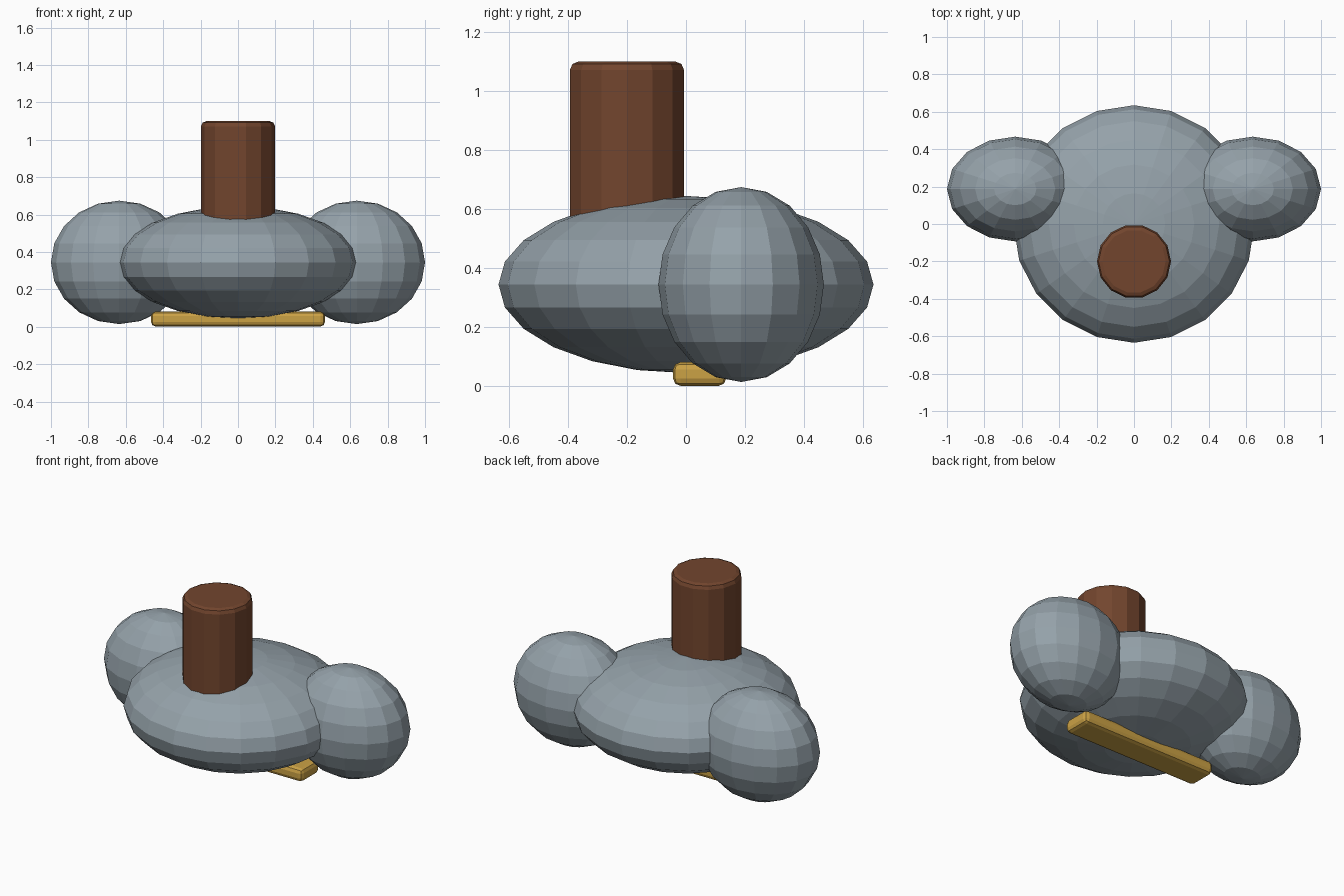
import bpy, bmesh, math
from mathutils import Matrix

if "Cube" in bpy.data.objects:
    bpy.data.objects.remove(bpy.data.objects["Cube"])


def material(name, rgb):
    m = bpy.data.materials.new(name)
    m.diffuse_color = (*rgb, 1)
    m.use_nodes = True
    m.node_tree.nodes["Principled BSDF"].inputs["Base Color"].default_value = m.diffuse_color
    return m


STONE = material("slate_grey", (0.30, 0.36, 0.40))
WOOD = material("brown", (0.17, 0.06, 0.027))
GOLD = material("gold", (0.60, 0.36, 0.06))


def finish(name, bm, mat, bevel=0.0):
    bmesh.ops.recalc_face_normals(bm, faces=bm.faces)
    me = bpy.data.meshes.new(name)
    bm.to_mesh(me)
    bm.free()
    me.materials.append(mat)
    ob = bpy.data.objects.new(name, me)
    bpy.context.collection.objects.link(ob)
    if bevel:
        b = ob.modifiers.new("bevel", "BEVEL")
        b.width, b.segments = bevel, 2
        b.limit_method, b.angle_limit = "ANGLE", math.radians(40)
    return ob


def ellipsoid(name, centre, radii, segments, rings):
    bm = bmesh.new()
    bmesh.ops.create_uvsphere(
        bm, u_segments=segments, v_segments=rings, radius=1,
        matrix=Matrix.Translation(centre) @ Matrix.Diagonal((*radii, 1)))
    return finish(name, bm, STONE)


# Flattened main body
ellipsoid("body", (0, 0, 0.345), (0.645, 0.635, 0.30), 20, 12)

# Side lobes
for side, s in (("left", -1), ("right", 1)):
    ellipsoid(side + "_lobe", (s * 0.635, 0.187, 0.345), (0.365, 0.28, 0.33), 16, 10)

# Upright 14-sided post, corners on the x axis
bm = bmesh.new()
n, r = 14, 0.198
ring = [bm.verts.new((r * math.cos(2 * math.pi * i / n),
                      -0.2 + r * math.sin(2 * math.pi * i / n), 0.42)) for i in range(n)]
base = bm.faces.new(ring)
top = bmesh.ops.extrude_face_region(bm, geom=[base], use_keep_orig=True)["geom"]
bmesh.ops.translate(bm, vec=(0, 0, 0.68),
                    verts=[g for g in top if isinstance(g, bmesh.types.BMVert)])
finish("post", bm, WOOD, 0.028)

# Gold bar underneath
bm = bmesh.new()
bmesh.ops.create_cube(bm, size=1, matrix=Matrix.Translation((0, 0.046, 0.042))
                      @ Matrix.Diagonal((0.93, 0.18, 0.08, 1)))
finish("base_bar", bm, GOLD, 0.025)
